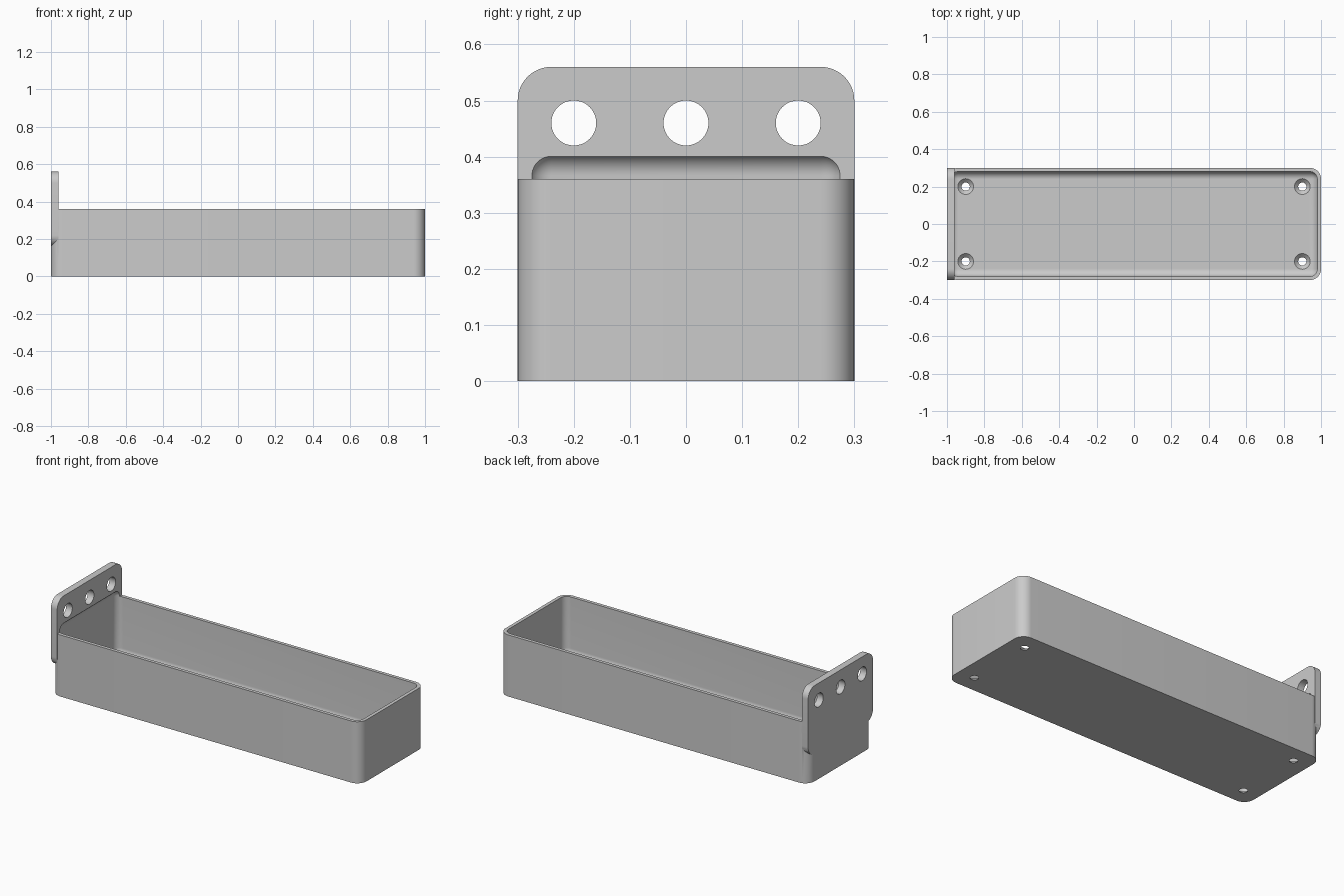
import bpy, bmesh, math
from mathutils import Matrix, Vector

cube = bpy.data.objects.get("Cube")
if cube:
    bpy.data.objects.remove(cube, do_unlink=True)

grey = bpy.data.materials.new("plain grey")
grey.use_nodes = True
colour = (0.6, 0.6, 0.6, 1)
grey.diffuse_color = colour
grey.node_tree.nodes["Principled BSDF"].inputs["Base Color"].default_value = colour


def make_object(name, bm):
    mesh = bpy.data.meshes.new(name)
    bmesh.ops.recalc_face_normals(bm, faces=bm.faces)
    bm.to_mesh(mesh)
    bm.free()
    mesh.materials.append(grey)
    obj = bpy.data.objects.new(name, mesh)
    bpy.context.collection.objects.link(obj)
    return obj


def rounded_box(name, low, high, radius, axis=None):
    """Box with the edges along one axis rounded, or every edge if no axis."""
    low, high = Vector(low), Vector(high)
    bm = bmesh.new()
    bmesh.ops.create_cube(bm, size=1)
    for v in bm.verts:
        v.co = (low + high) / 2 + v.co * (high - low)
    edges = [e for e in bm.edges if axis is None
             or abs((e.verts[0].co - e.verts[1].co)[axis]) > 0.001]
    bmesh.ops.bevel(bm, geom=edges, offset=radius, segments=12,
                    profile=0.5, affect='EDGES')
    return make_object(name, bm)


def round_cutter(name, centre, r_low, r_high, depth, turn=Matrix()):
    bm = bmesh.new()
    bmesh.ops.create_cone(bm, cap_ends=True, segments=48, radius1=r_low,
                          radius2=r_high, depth=depth,
                          matrix=Matrix.Translation(centre) @ turn)
    return make_object(name, bm)


# Outer tray body and the hanging plate fused to its end
tray = rounded_box("tray_with_hanging_plate", (-1, -0.3, 0), (1, 0.3, 0.36), 0.06, axis=2)
plate = rounded_box("hanging_plate", (-1, -0.3, 0.16), (-0.96, 0.3, 0.56), 0.06, axis=0)

# Soft-edged cavity, reaching a little way up into the plate
cutters = [rounded_box("cavity_cutter", (-0.98, -0.28, 0.02), (0.98, 0.28, 0.406), 0.04)]

# Three hanging holes through the plate
sideways = Matrix.Rotation(math.pi / 2, 4, 'Y')
for y in (-0.2, 0, 0.2):
    cutters.append(round_cutter("hanging_hole_cutter", (-0.98, y, 0.46),
                                0.04, 0.04, 0.2, sideways))

# Four countersunk drain holes through the floor
for x in (-0.9, 0.9):
    for y in (-0.2, 0.2):
        cutters.append(round_cutter("drain_hole_cutter", (x, y, 0.01),
                                    0.012, 0.052, 0.04))

for part, operation in [(plate, 'UNION')] + [(c, 'DIFFERENCE') for c in cutters]:
    mod = tray.modifiers.new(part.name, 'BOOLEAN')
    mod.operation, mod.object, mod.solver = operation, part, 'EXACT'
    part.hide_render = True

# Bake the shape, drop the helpers, then shade
bpy.ops.object.select_all(action='DESELECT')
tray.select_set(True)
bpy.context.view_layer.objects.active = tray
bpy.ops.object.convert(target='MESH')
for part in [plate] + cutters:
    bpy.data.objects.remove(part, do_unlink=True)
bpy.ops.object.shade_smooth_by_angle(angle=math.radians(30))
